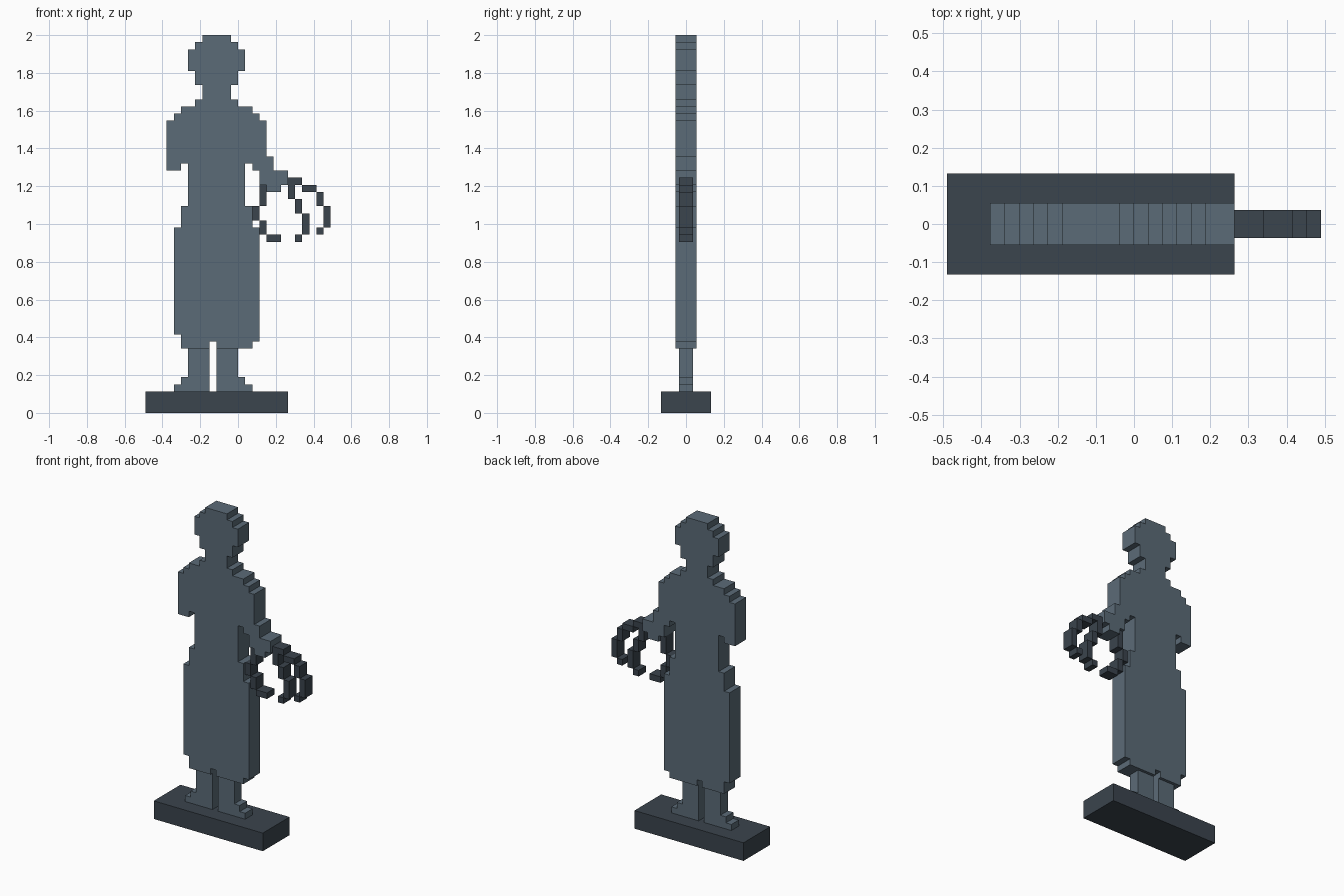
import bpy, bmesh, math

if "Cube" in bpy.data.objects:
    bpy.data.objects.remove(bpy.data.objects["Cube"])

U = 2 / 53          # size of one grid cell
X0 = -13 * U        # left edge of the grid


def material(name, color):
    m = bpy.data.materials.new(name)
    m.diffuse_color = (*color, 1)
    m.use_nodes = True
    m.node_tree.nodes["Principled BSDF"].inputs["Base Color"].default_value = m.diffuse_color
    return m


slate = material("slate grey", (0.105, 0.147, 0.185))
dark = material("dark slate", (0.043, 0.058, 0.075))


def slab(name, runs, half, mat):
    """Stepped silhouette from (row0, row1, col0, col1) blocks, extruded in y."""
    cells = {(c, r) for r0, r1, c0, c1 in runs
             for r in range(r0, r1) for c in range(c0, c1)}
    bm = bmesh.new()

    def quad(*pts):
        bm.faces.new([bm.verts.new((X0 + c * U, y, r * U)) for c, r, y in pts])

    f, b = -half, half
    for c, r in cells:
        ring = [(c, r), (c + 1, r), (c + 1, r + 1), (c, r + 1)]
        quad(*[(*p, f) for p in ring])
        quad(*[(*p, b) for p in reversed(ring)])
        sides = [(c, r - 1), (c + 1, r), (c, r + 1), (c - 1, r)]
        for i, nb in enumerate(sides):
            if nb not in cells:
                p, q = ring[i], ring[(i + 1) % 4]
                quad((*q, f), (*p, f), (*p, b), (*q, b))
    bmesh.ops.remove_doubles(bm, verts=bm.verts, dist=1e-5)
    bmesh.ops.dissolve_limit(bm, angle_limit=math.radians(1),
                             verts=bm.verts, edges=bm.edges)
    me = bpy.data.meshes.new(name)
    bm.to_mesh(me)
    bm.free()
    me.materials.append(mat)
    ob = bpy.data.objects.new(name, me)
    bpy.context.collection.objects.link(ob)
    return ob


# Plinth
slab("plinth", [(0, 3, 0, 20)], 0.132, dark)

# Legs with stepped feet
slab("left_leg", [(3, 9, 6, 9), (3, 5, 5, 6), (3, 4, 4, 5)], 0.037, slate)
slab("right_leg", [(3, 9, 10, 13), (3, 5, 13, 14), (3, 4, 14, 15)], 0.037, slate)

# Figure: skirt, waist, shoulders, arms, head
slab("figure", [
    (9, 10, 5, 9), (9, 10, 10, 15), (10, 11, 5, 16), (11, 26, 4, 16),   # skirt
    (26, 29, 5, 15), (29, 35, 6, 14),                                   # waist
    (34, 35, 3, 5), (34, 35, 15, 18), (32, 34, 16, 18),                 # arms
    (32, 34, 18, 20), (31, 32, 17, 19),
    (35, 36, 3, 18), (36, 41, 3, 17), (41, 42, 4, 16),                  # chest
    (42, 43, 5, 15), (43, 44, 7, 13), (44, 46, 8, 12),                  # neck
    (46, 48, 7, 13), (48, 51, 6, 14), (51, 52, 7, 13), (52, 53, 8, 12), # head
], 0.055, slate)

# Openwork hoops hanging from the hand
slab("hoops", [
    (29, 32, 16, 17), (27, 29, 15, 16), (25, 27, 16, 17), (24, 25, 17, 19),
    (32, 33, 20, 22), (30, 32, 20, 21), (28, 30, 21, 22), (25, 28, 22, 23),
    (24, 25, 21, 22), (31, 32, 22, 24), (29, 31, 24, 25), (26, 29, 25, 26),
    (25, 26, 24, 25),
], 0.037, dark)
